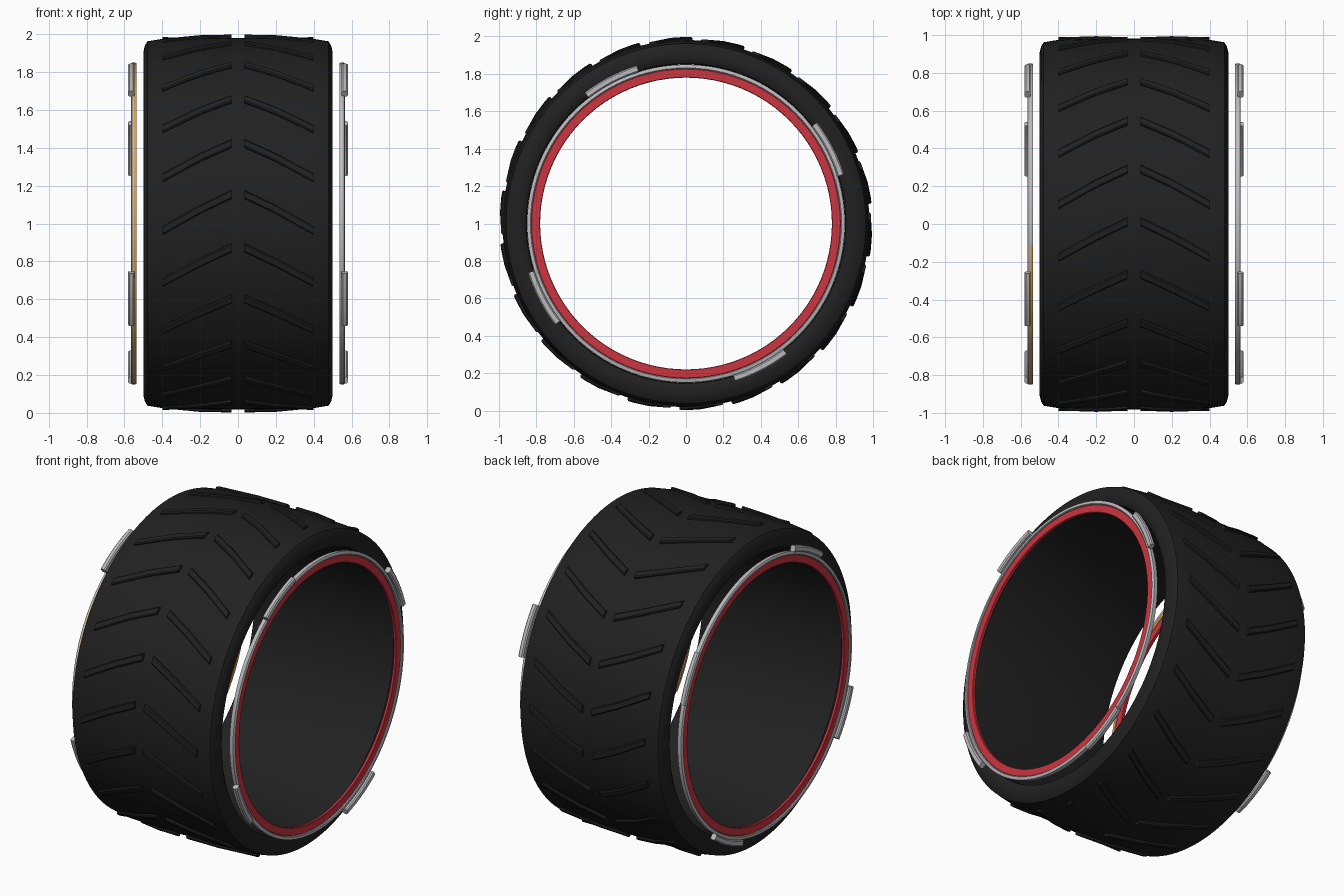
import bpy, bmesh
from math import sin, cos, radians, pi
from mathutils import Vector

if "Cube" in bpy.data.objects:
    bpy.data.objects.remove(bpy.data.objects["Cube"])

def material(name, color, rough):
    m = bpy.data.materials.new(name)
    m.use_nodes = True
    m.diffuse_color = (*color, 1)
    bsdf = m.node_tree.nodes["Principled BSDF"]
    bsdf.inputs["Base Color"].default_value = (*color, 1)
    bsdf.inputs["Roughness"].default_value = rough
    return m

RUBBER = material("black rubber", (0.015, 0.015, 0.015), 0.8)
RED = material("red paint", (0.6, 0.035, 0.05), 0.5)
SILVER = material("silver metal", (0.5, 0.5, 0.52), 0.5)
GOLD = material("gold edge", (0.75, 0.36, 0.05), 0.5)

def polar(x, r, a):
    """Point at radius r and angle a (from +y towards +z) about the axle."""
    return Vector((x, r * cos(a), 1 + r * sin(a)))

def finish(bm, name, mats, angle=35):
    bmesh.ops.recalc_face_normals(bm, faces=bm.faces)
    me = bpy.data.meshes.new(name)
    bm.to_mesh(me)
    bm.free()
    ob = bpy.data.objects.new(name, me)
    bpy.context.collection.objects.link(ob)
    for m in mats:
        me.materials.append(m)
    bpy.ops.object.select_all(action='DESELECT')
    ob.select_set(True)
    bpy.context.view_layer.objects.active = ob
    bpy.ops.object.shade_smooth_by_angle(angle=radians(angle))
    return ob

def sweep(bm, profile, start=0.0, end=2 * pi, steps=96):
    """Sweep a closed (x, r) profile about the axle, full turn or capped arc."""
    full = end - start > 2 * pi - 0.001
    n = len(profile)
    rings = [[bm.verts.new(polar(x, r, start + (end - start) * i / steps)) for x, r in profile]
             for i in range(steps if full else steps + 1)]
    for i in range(steps):
        a, b = rings[i], rings[(i + 1) % len(rings)]
        for j in range(n):
            k = (j + 1) % n
            bm.faces.new((a[j], a[k], b[k], b[j]))
    if not full:
        bm.faces.new(rings[0])
        bm.faces.new(rings[-1])

def box(x0, x1, r0, r1, c):
    """Rectangle profile with chamfered corners."""
    return [(x0 + c, r0), (x1 - c, r0), (x1, r0 + c), (x1, r1 - c),
            (x1 - c, r1), (x0 + c, r1), (x0, r1 - c), (x0, r0 + c)]

# Tyre carcass: rounded shoulders, smooth bore
half = [(0.46, 0.85), (0.485, 0.855), (0.498, 0.875), (0.5, 0.905),
        (0.492, 0.94), (0.478, 0.962), (0.4, 0.975), (0.2, 0.981)]
bm = bmesh.new()
sweep(bm, half + [(-x, r) for x, r in reversed(half)], steps=128)
finish(bm, "tyre", [RUBBER], 40)

# Tread bars: two rows of bent bars forming chevrons
COUNT = 22
path = [(0.035, 8.9, 0.998), (0.2, 4.3, 0.996), (0.4, -2.2, 0.989)]
bm = bmesh.new()
for side in (-1, 1):
    for i in range(COUNT):
        base = pi - 2 * pi * i / COUNT
        sections = []
        for x, deg, top in path:
            a = base - radians(deg)
            sections.append([bm.verts.new(polar(side * x, r, a + w)) for r, w in
                             ((0.96, -0.023), (top - 0.006, -0.023), (top, -0.016),
                              (top, 0.016), (top - 0.006, 0.023), (0.96, 0.023))])
        for s, t in zip(sections, sections[1:]):
            for j in range(len(s)):
                k = (j + 1) % len(s)
                bm.faces.new((s[j], s[k], t[k], t[j]))
        bm.faces.new(sections[0])
        bm.faces.new(sections[-1])
finish(bm, "tread_bars", [RUBBER], 30)

for side, label in ((1, "left"), (-1, "right")):
    def out(profile):
        return [(side * x, r) for x, r in profile]

    # Flat red band
    bm = bmesh.new()
    sweep(bm, out(box(0.537, 0.556, 0.78, 0.828, 0.003)))
    finish(bm, label + "_red_band", [RED])

    # Silver outer rim, gold on its inward face and one front edge
    bm = bmesh.new()
    sweep(bm, out([(0.535, 0.828), (0.56, 0.828), (0.564, 0.832), (0.564, 0.844),
                   (0.56, 0.85), (0.549, 0.85), (0.535, 0.848)]))
    bmesh.ops.recalc_face_normals(bm, faces=bm.faces)
    for f in bm.faces:
        c = f.calc_center_median()
        inward = f.normal.x * side < -0.7
        front_edge = side < 0 and abs(c.x) < 0.549 and f.normal.y < -0.15
        f.material_index = 1 if inward or front_edge else 0
    finish(bm, label + "_silver_rim", [SILVER, GOLD])

    # Four curved clips around the rim
    bm = bmesh.new()
    for k in range(4):
        mid = radians(27.5 + 90 * k)
        sweep(bm, out(box(0.547, 0.58, 0.848, 0.885, 0.007)),
              mid - radians(10.2), mid + radians(10.2), 10)
    finish(bm, label + "_rim_clips", [SILVER])
